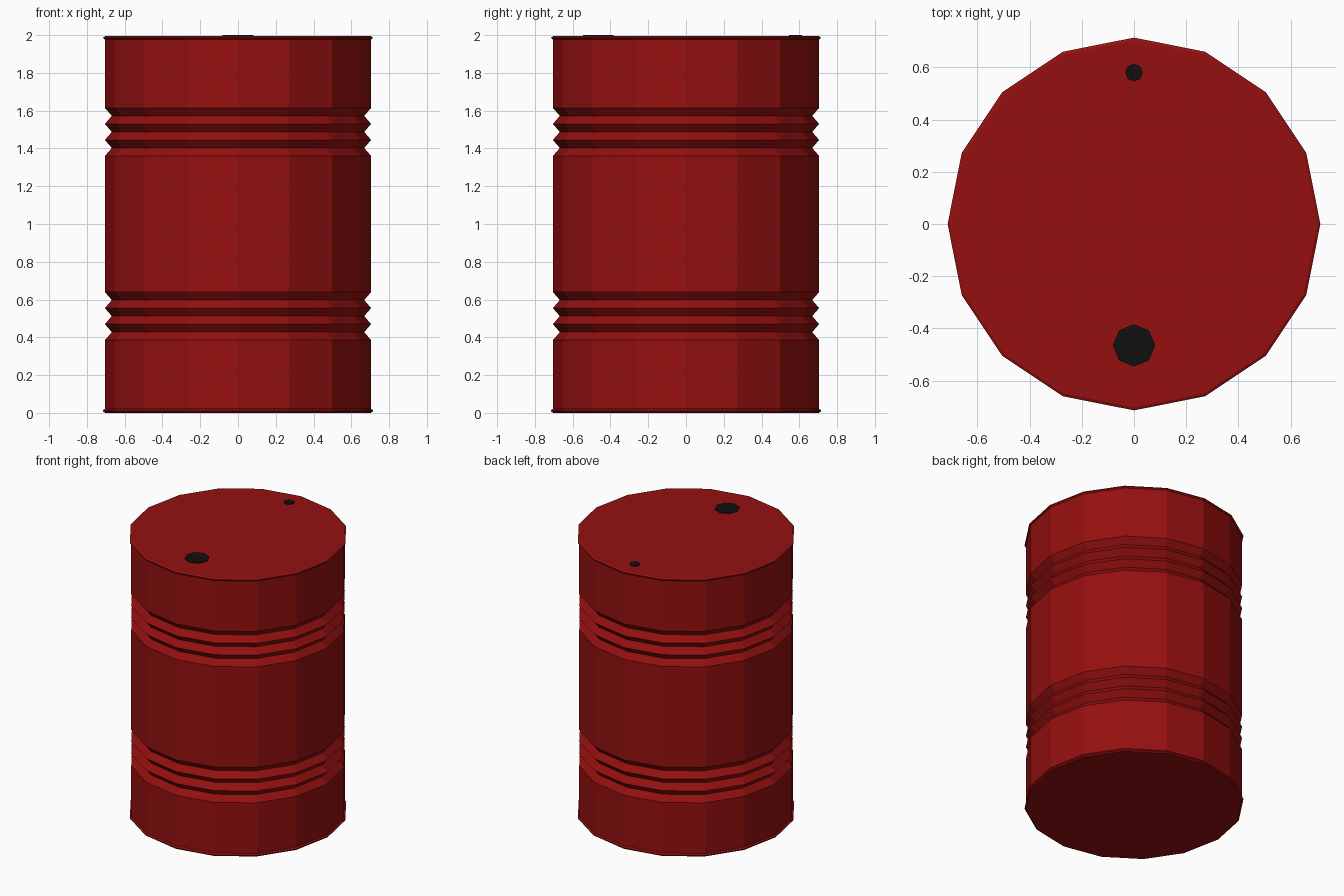
import bpy
import math

SIDES = 16

cube = bpy.data.objects.get("Cube")
if cube:
    bpy.data.objects.remove(cube, do_unlink=True)


def make_material(name, color):
    mat = bpy.data.materials.new(name)
    mat.use_nodes = True
    mat.diffuse_color = color
    mat.node_tree.nodes["Principled BSDF"].inputs["Base Color"].default_value = color
    return mat


def lathe(name, profile, sides, mat, center=(0, 0, 0)):
    """Spin (radius, height) points around z and close both ends with flat caps."""
    verts = [(r * math.cos(math.tau * i / sides), r * math.sin(math.tau * i / sides), z)
             for r, z in profile for i in range(sides)]
    faces = []
    for ring in range(len(profile) - 1):
        a, b = ring * sides, (ring + 1) * sides
        for i in range(sides):
            j = (i + 1) % sides
            faces.append((a + i, a + j, b + j, b + i))
    faces.append(tuple(reversed(range(sides))))
    faces.append(tuple(range(len(verts) - sides, len(verts))))
    mesh = bpy.data.meshes.new(name)
    mesh.from_pydata(verts, [], faces)
    mesh.materials.append(mat)
    obj = bpy.data.objects.new(name, mesh)
    obj.location = center
    bpy.context.collection.objects.link(obj)
    return obj


def ribs(start, outer=0.705, inner=0.668, pitch=0.0425):
    """Three V-shaped grooves rising from the start height."""
    return [(inner if i % 2 else outer, start + i * pitch) for i in range(7)]


red = make_material("drum red", (0.30, 0.005, 0.005, 1))
black = make_material("cap black", (0.005, 0.005, 0.005, 1))

# Drum shell with flared rims and two bands of grooves
bottom_rim = [(0.703, 0.0), (0.714, 0.008), (0.714, 0.014), (0.705, 0.022)]
top_rim = [(0.705, 1.976), (0.714, 1.984), (0.714, 1.988), (0.703, 1.994)]
lathe("drum_body", bottom_rim + ribs(0.385) + ribs(1.36) + top_rim, SIDES, red)

# Filler and vent caps on the lid
for name, radius, y in (("filler_cap", 0.081, -0.465), ("vent_cap", 0.034, 0.58)):
    lathe(name, [(radius, 1.985), (radius, 2.0)], 8, black, (0, y, 0))
